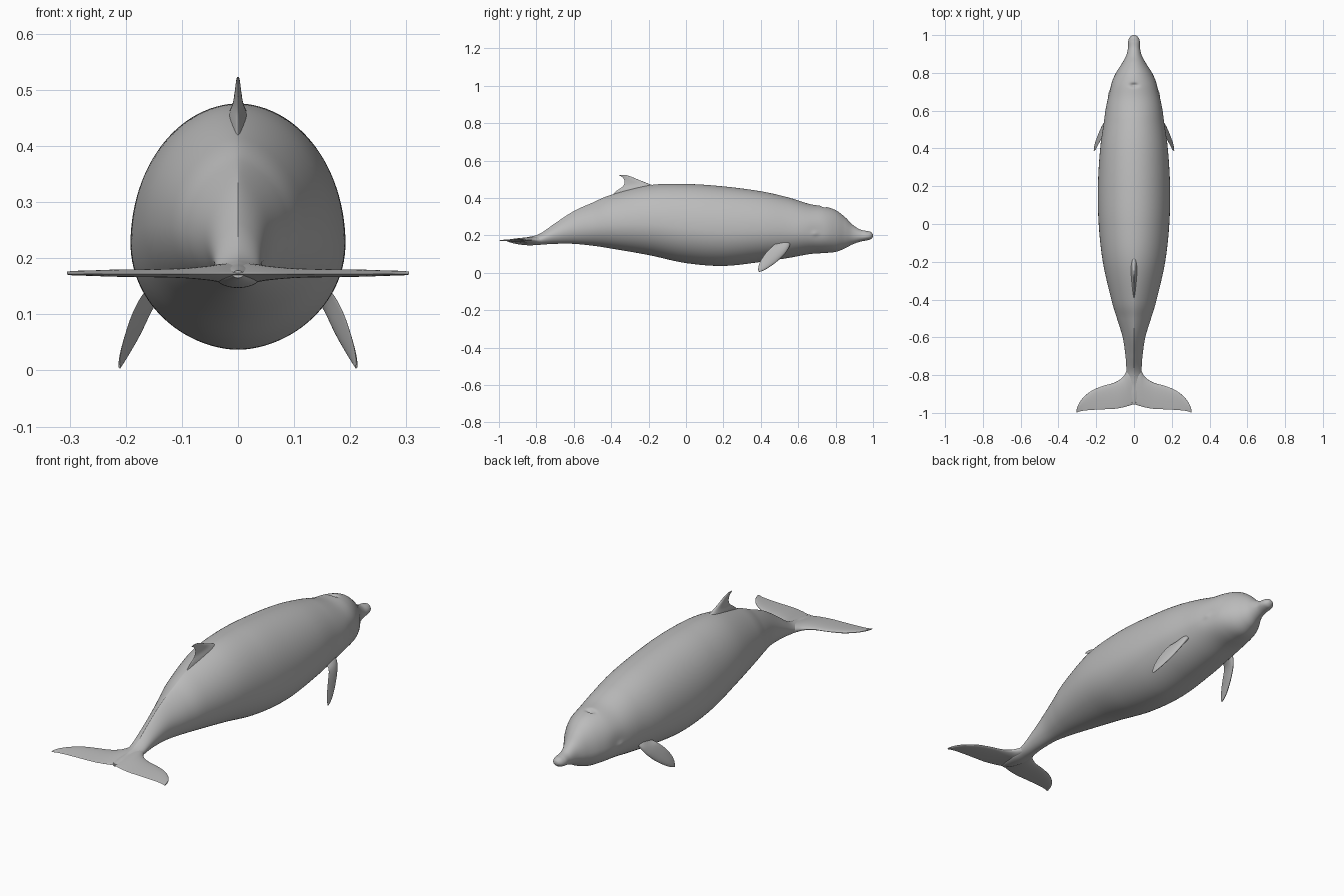
import bpy, bmesh, math
from mathutils import Vector

cube = bpy.data.objects.get("Cube")
if cube:
    bpy.data.objects.remove(cube, do_unlink=True)

skin = bpy.data.materials.new("grey skin")
skin.use_nodes = True
grey = (0.5, 0.5, 0.5, 1)
skin.diffuse_color = grey
skin.node_tree.nodes["Principled BSDF"].inputs["Base Color"].default_value = grey


def spline(rows, steps):
    """Smooth curve through rows of numbers."""
    rows = [Vector(r) for r in rows]
    result = []
    for i in range(len(rows) - 1):
        a, b, c, d = (rows[min(max(i + k, 0), len(rows) - 1)] for k in (-1, 0, 1, 2))
        for s in range(steps):
            t = s / steps
            result.append(b + (c - a) * t / 2
                          + (a - b * 2.5 + c * 2 - d / 2) * t ** 2
                          + (b * 3 - c * 3 + d - a) * t ** 3 / 2)
    return result + [rows[-1]]


def loft(name, rings):
    """Skin a list of closed rings and cap both ends."""
    bm = bmesh.new()
    loops = [[bm.verts.new(p) for p in ring] for ring in rings]
    count = len(loops[0])
    for low, high in zip(loops, loops[1:]):
        for i in range(count):
            j = (i + 1) % count
            bm.faces.new((low[i], low[j], high[j], high[i]))
    bm.faces.new(loops[0])
    bm.faces.new(loops[-1])
    bmesh.ops.recalc_face_normals(bm, faces=bm.faces)
    mesh = bpy.data.meshes.new(name)
    bm.to_mesh(mesh)
    bm.free()
    mesh.materials.append(skin)
    obj = bpy.data.objects.new(name, mesh)
    bpy.context.collection.objects.link(obj)
    bpy.ops.object.select_all(action="DESELECT")
    obj.select_set(True)
    bpy.context.view_layer.objects.active = obj
    bpy.ops.object.shade_smooth_by_angle(angle=math.radians(60))
    return obj


def fin(name, stations, normal, side=1):
    """Streamlined blade; station = leading xyz, trailing xyz, half thickness."""
    normal = Vector(normal).normalized()
    rings = []
    for row in spline(stations, 8):
        lead, trail, thick = Vector(row[:3]), Vector(row[3:6]), row[6]
        ring = []
        for i in range(32):
            a = math.tau * i / 32
            p = lead.lerp(trail, (1 - math.cos(a)) / 2)
            p += normal * thick * math.sin(a) * (0.7 + 0.4 * math.cos(a))
            ring.append((p.x * side, p.y, p.z))
        rings.append(ring)
    return loft(name, rings)


# Body stations: y, half width, bottom, top, sharpness of the back ridge
stations = [
    (-.95, .01, .165, .178, 1), (-.9, .03, .153, .185, 1.3),
    (-.84, .04, .147, .192, 1.6), (-.78, .04, .15, .21, 1.8),
    (-.7, .045, .155, .265, 1.8), (-.6, .06, .155, .33, 1.7),
    (-.5, .09, .145, .375, 1.5), (-.4, .12, .13, .417, 1.3),
    (-.2, .165, .095, .468, 1.1), (0, .187, .052, .475, 1),
    (.2, .191, .037, .462, 1), (.4, .179, .058, .436, 1),
    (.55, .158, .08, .402, 1), (.66, .143, .1, .368, 1),
    (.74, .124, .106, .355, 1), (.8, .096, .112, .335, 1),
    (.85, .064, .131, .298, 1), (.89, .042, .152, .258, 1),
    (.93, .032, .166, .232, 1), (.965, .031, .173, .224, 1),
    (.985, .025, .178, .22, 1), (.997, .013, .189, .21, 1), (1, .002, .198, .201, 1),
]
# Soft bumps and hollows: centre, radii, depth along z or x
blowhole = (Vector((0, .735, .355)), Vector((.02, .01, .04)))


def relief(p):
    """Press in the blowhole and raise the eyelids."""
    centre, radii = blowhole
    d = sum(((p[i] - centre[i]) / radii[i]) ** 2 for i in range(3))
    p.z -= .014 * math.exp(-d)
    if p.y > .6:
        side = math.copysign(1, p.x)
        e = ((p.y - .69) / .018) ** 2 + ((p.z - .21) / .012) ** 2
        p.x += side * .004 * math.exp(-e)
        # shallow hollow around the eye
        h = ((p.y - .7) / .06) ** 2 + ((p.z - .22) / .05) ** 2
        p.x -= side * .006 * math.exp(-h) * min(abs(p.x) / .05, 1)
    return p


body = []
for y, width, bottom, top, ridge in spline(stations, 14):
    middle = bottom + (top - bottom) * .44
    ring = []
    for i in range(112):
        a = math.tau * i / 112
        c, s = math.cos(a), math.sin(a)
        power = ridge if s > 0 else 1.08
        x = math.copysign(abs(c) ** power, c) * width
        z = middle + s * (top - middle if s > 0 else middle - bottom)
        ring.append(relief(Vector((x, y, z))))
    body.append(ring)
loft("body", body)

# Dorsal fin
fin("dorsal_fin", [
    (0, -.13, .43, 0, -.42, .39, .035), (0, -.17, .463, 0, -.375, .435, .022),
    (0, -.215, .482, 0, -.338, .462, .012), (0, -.255, .498, 0, -.328, .485, .008),
    (0, -.295, .515, 0, -.335, .505, .005), (0, -.325, .523, 0, -.348, .516, .003),
    (0, -.352, .522, 0, -.357, .519, .001)], (1, 0, 0))

# Tail flukes, one half profile mirrored across the middle
half = [
    (0, -.7, -.955, .024), (.03, -.755, -.963, .021), (.055, -.806, -.97, .016),
    (.1, -.838, -.978, .011), (.16, -.856, -.981, .009), (.22, -.88, -.984, .008),
    (.265, -.915, -.988, .006), (.293, -.953, -.994, .005), (.305, -.985, -1, .003)]
full = [(-x, f, b, t) for x, f, b, t in reversed(half[1:])] + half
fin("tail_flukes", [(x, f, .174, x, b, .172, t) for x, f, b, t in full], (0, 0, 1))

# Flippers
flipper = [
    (.1, .555, .19, .11, .49, .19, .02), (.135, .556, .15, .145, .475, .155, .016),
    (.157, .535, .11, .168, .458, .137, .012), (.178, .492, .065, .187, .425, .103, .011),
    (.197, .445, .03, .2, .4, .066, .009), (.207, .413, .012, .208, .388, .035, .006),
    (.211, .391, .004, .211, .386, .012, .003)]
for name, side in (("left_flipper", 1), ("right_flipper", -1)):
    fin(name, flipper, (.9, .15, .4), side)
